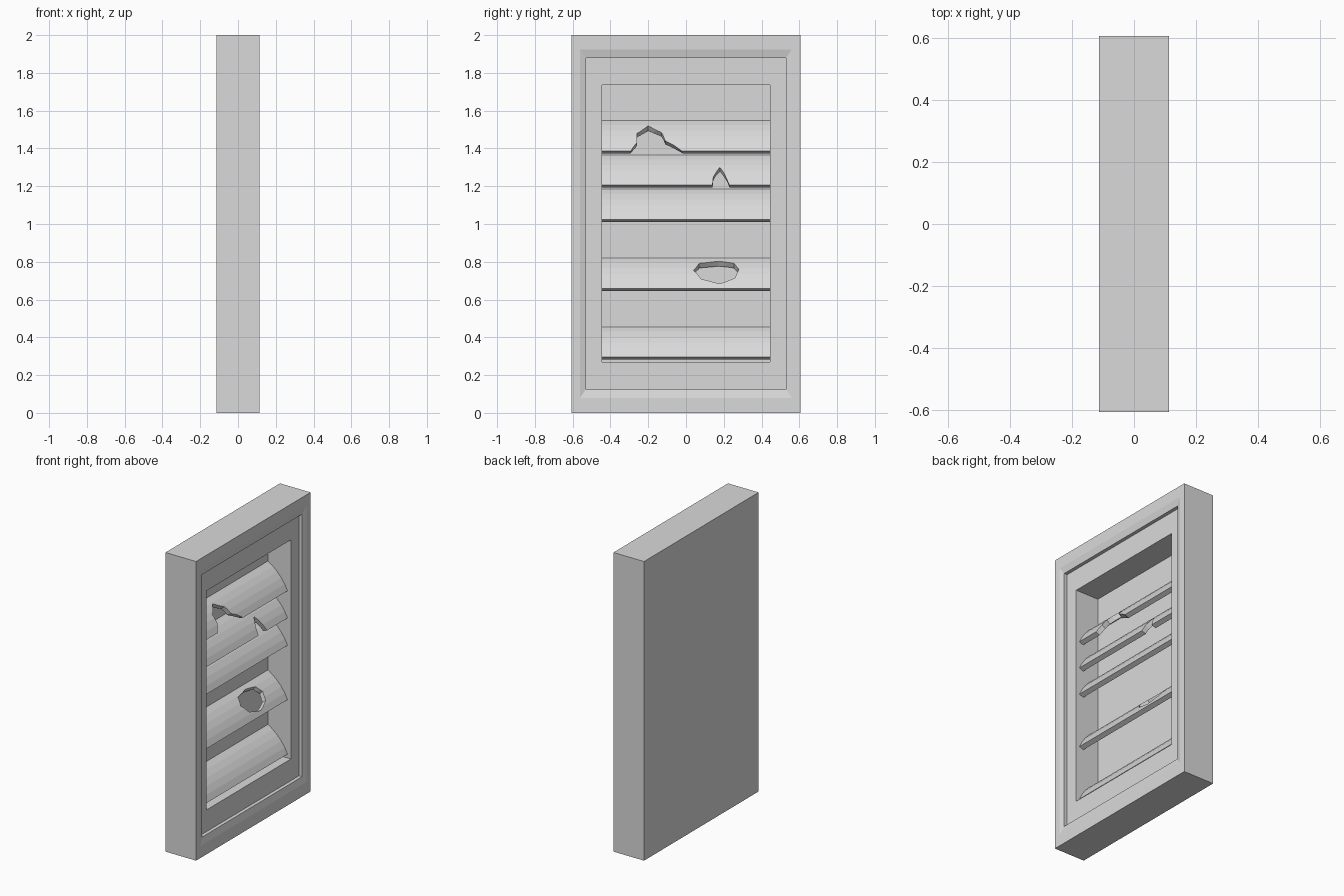
import bpy
import bmesh
from math import sin, cos, acos, radians

cube = bpy.data.objects.get("Cube")
if cube:
    bpy.data.objects.remove(cube, do_unlink=True)

grey = bpy.data.materials.new("plain grey")
grey.use_nodes = True
grey.diffuse_color = (0.7, 0.7, 0.7, 1)
grey.node_tree.nodes["Principled BSDF"].inputs["Base Color"].default_value = (0.7, 0.7, 0.7, 1)


def loft(name, rings):
    """Join equal-sized rings of points into a closed solid."""
    bm = bmesh.new()
    loops = [[bm.verts.new(p) for p in ring] for ring in rings]
    n = len(loops[0])
    for a, b in zip(loops, loops[1:]):
        for i in range(n):
            j = (i + 1) % n
            bm.faces.new((a[i], a[j], b[j], b[i]))
    bm.faces.new(loops[0][::-1])
    bm.faces.new(loops[-1])
    bmesh.ops.recalc_face_normals(bm, faces=bm.faces)
    mesh = bpy.data.meshes.new(name)
    bm.to_mesh(mesh)
    bm.free()
    mesh.materials.append(grey)
    obj = bpy.data.objects.new(name, mesh)
    bpy.context.collection.objects.link(obj)
    return obj


# Frame with a sloped inner lip, a stepped border and a deep recess
def rectangle(x, half_y, low, high):
    return [(x, -half_y, low), (x, half_y, low), (x, half_y, high), (x, -half_y, high)]


BACK = -0.09
loft("shutter_frame", [
    rectangle(-0.113, 0.605, 0, 2),
    rectangle(0.113, 0.605, 0, 2),
    rectangle(0.113, 0.56, 0.08, 1.925),
    rectangle(0.103, 0.53, 0.125, 1.88),
    rectangle(0.08, 0.53, 0.125, 1.88),
    rectangle(0.08, 0.445, 0.27, 1.735),
    rectangle(BACK, 0.445, 0.27, 1.735),
])

# Curved slats: an arc falling from the back wall towards the front
RADIUS, THICK, STEPS = 0.35, 0.032, 5
START, END = radians(30), radians(66)
TOP, SPACING = 1.548, 0.182


def arc_point(top, angle, radius, y):
    x = BACK + radius * sin(angle) - RADIUS * sin(START)
    return (x, y, top + radius * cos(angle) - RADIUS * cos(START))


def make_slat(name, top):
    angles = [START + (END - START) * i / STEPS for i in range(STEPS + 1)]
    rings = []
    for y in (-0.445, 0.445):
        outer = [arc_point(top, a, RADIUS, y) for a in angles]
        inner = [arc_point(top, a, RADIUS - THICK, y) for a in reversed(angles)]
        rings.append(outer + inner)
    return loft(name, rings)


def break_slat(slat, top, outline):
    """Cut a broken outline (y, z) square to the curved surface."""
    angles = [acos((z - top) / RADIUS + cos(START)) for _, z in outline]
    rings = [[arc_point(top, a, r, y) for a, (y, _) in zip(angles, outline)]
             for r in (RADIUS - THICK - 0.04, RADIUS + 0.04)]
    cutter = loft("break_cutter", rings)
    cutter.hide_render = True
    bm = bmesh.new()
    bm.from_mesh(cutter.data)
    bmesh.ops.triangulate(bm, faces=bm.faces)
    bm.to_mesh(cutter.data)
    bm.free()
    mod = slat.modifiers.new("break", "BOOLEAN")
    mod.operation = "DIFFERENCE"
    mod.solver = "EXACT"
    mod.object = cutter
    bpy.context.view_layer.objects.active = slat
    bpy.ops.object.modifier_apply(modifier=mod.name)
    bpy.data.objects.remove(cutter, do_unlink=True)


# Broken edges and a hole, keyed by slat position from the top
breaks = {
    0: [(-0.31, 1.355), (-0.26, 1.43), (-0.26, 1.48), (-0.2, 1.52),
        (-0.13, 1.485), (-0.11, 1.44), (0.02, 1.355)],
    1: [(0.135, 1.17), (0.145, 1.25), (0.18, 1.3), (0.245, 1.17)],
    4: [(0.04, 0.755), (0.07, 0.792), (0.17, 0.803), (0.255, 0.792),
        (0.28, 0.76), (0.26, 0.715), (0.18, 0.685), (0.08, 0.71)],
}

# Two of the seven positions are empty
for slot in (0, 1, 2, 4, 6):
    top = TOP - SPACING * slot
    slat = make_slat(f"slat_{slot + 1}", top)
    if slot in breaks:
        break_slat(slat, top, breaks[slot])
